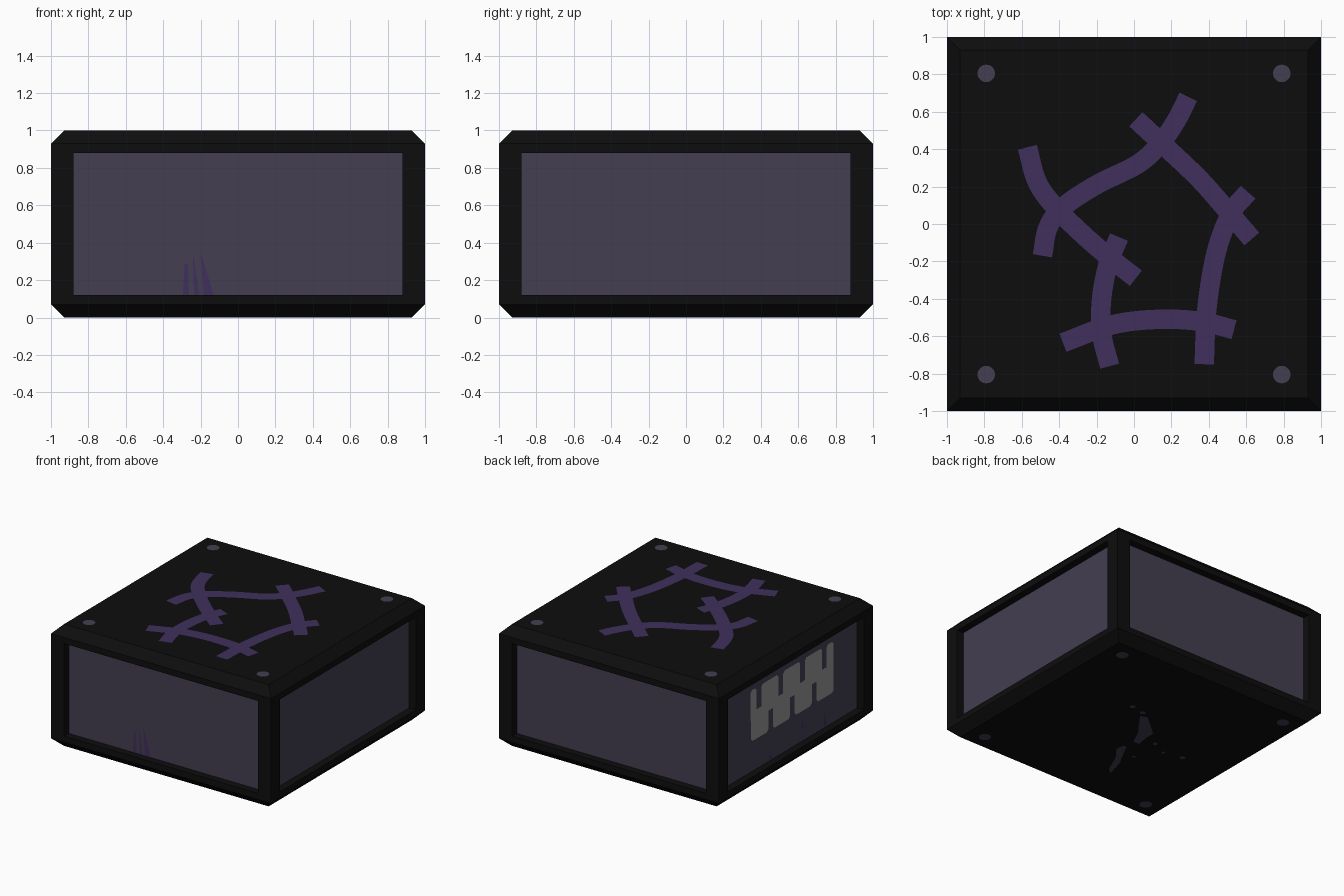
import bpy, bmesh, math
from mathutils import Vector

if "Cube" in bpy.data.objects:
    bpy.data.objects.remove(bpy.data.objects["Cube"])


def material(name, rgb):
    m = bpy.data.materials.new(name)
    m.diffuse_color = (*rgb, 1)
    m.use_nodes = True
    m.node_tree.nodes["Principled BSDF"].inputs["Base Color"].default_value = m.diffuse_color
    return m


BLACK = material("black casing", (0.0042, 0.0042, 0.0042))
SLATE = material("slate violet", (0.057, 0.049, 0.082))
PURPLE = material("dark purple", (0.050, 0.029, 0.108))
GREY = material("mid grey", (0.31, 0.31, 0.31))
OFF = 0.003      # lift of painted plates above the surface
DEPTH = 0.06     # recess of the side panels


def finish(name, bm, mats):
    me = bpy.data.meshes.new(name)
    bm.to_mesh(me)
    bm.free()
    for m in mats:
        me.materials.append(m)
    ob = bpy.data.objects.new(name, me)
    bpy.context.collection.objects.link(ob)
    return ob


# mappings from flat 2D coordinates to each surface
def on_top(u, v): return (u, v, 1 + OFF)
def on_bottom(u, v): return (u, v, -OFF)
def on_front(u, v): return (u, -1 + DEPTH - OFF, v)
def on_left(u, v): return (-1 + DEPTH - OFF, u, v)


OUT = {on_top: (0, 0, 1), on_bottom: (0, 0, -1), on_front: (0, -1, 0), on_left: (-1, 0, 0)}


def plates(name, polys, mat, place):
    """Flat painted shapes laid on one surface."""
    bm = bmesh.new()
    for poly in polys:
        f = bm.faces.new([bm.verts.new(place(u, v)) for u, v in poly])
        f.normal_update()
        if f.normal.dot(Vector(OUT[place])) < 0:
            f.normal_flip()
    return finish(name, bm, [mat])


def disc(x, y, r, n=20):
    return [(x + r * math.cos(i * math.tau / n), y + r * math.sin(i * math.tau / n)) for i in range(n)]


def smooth(points, steps=6):
    """Catmull-Rom curve through the points."""
    p = [Vector(q) for q in points]
    p = [2 * p[0] - p[1]] + p + [2 * p[-1] - p[-2]]
    out = []
    for i in range(1, len(p) - 2):
        a, b, c, d = p[i - 1:i + 3]
        for s in range(steps):
            t = s / steps
            out.append(0.5 * (2 * b + (c - a) * t + (2 * a - 5 * b + 4 * c - d) * t * t
                              + (3 * b - a - 3 * c + d) * t ** 3))
    return out + [p[-2]]


def stroke(points, half=0.052):
    """Quads of a brush stroke along the path."""
    c = smooth(points)
    sides = []
    for i, q in enumerate(c):
        t = (c[min(i + 1, len(c) - 1)] - c[max(i - 1, 0)]).normalized()
        n = Vector((-t.y, t.x)) * half
        sides.append((q + n, q - n))
    return [(a[0], a[1], b[1], b[0]) for a, b in zip(sides, sides[1:])]


# casing: chamfered top and bottom rims, with recessed side panels
bm = bmesh.new()
rings = []
for z, r in ((0, 0.93), (0.07, 1), (0.93, 1), (1, 0.93)):
    rings.append([bm.verts.new((sx * r, sy * r, z)) for sx, sy in ((-1, -1), (1, -1), (1, 1), (-1, 1))])
bm.faces.new(rings[0][::-1])
bm.faces.new(rings[3])
walls = []
for k in range(3):
    for i in range(4):
        j = (i + 1) % 4
        f = bm.faces.new((rings[k][i], rings[k][j], rings[k + 1][j], rings[k + 1][i]))
        if k == 1:
            walls.append(f)
bm.normal_update()
bmesh.ops.inset_individual(bm, faces=walls, thickness=0.05)
for f in walls:
    axis = 0 if abs(f.normal.y) > 0.5 else 1
    for v in f.verts:
        v.co[axis] = math.copysign(0.88, v.co[axis])
        v.co.z = 0.12 if v.co.z < 0.5 else 0.88
for f in bmesh.ops.extrude_discrete_faces(bm, faces=walls)["faces"]:
    f.normal_update()
    shift = -f.normal * DEPTH
    for v in f.verts:
        v.co += shift
    f.material_index = 1
bmesh.ops.recalc_face_normals(bm, faces=bm.faces[:])
finish("casing", bm, [BLACK, SLATE])

# corner studs on top and bottom
corners = [(sx * 0.79, sy * 0.805) for sx in (-1, 1) for sy in (-1, 1)]
plates("top_corner_dots", [disc(x, y, 0.047) for x, y in corners], SLATE, on_top)
plates("bottom_corner_dots", [disc(x, y, 0.047) for x, y in corners], SLATE, on_bottom)

# crossed brush strokes forming a crooked ring on the top
paths = [
    [(0.29, 0.68), (0.23, 0.56), (0.14, 0.43), (0.02, 0.32), (-0.2, 0.21), (-0.38, 0.09), (-0.46, -0.02), (-0.49, -0.17)],
    [(0.01, 0.56), (0.15, 0.43), (0.35, 0.24), (0.5, 0.07), (0.63, -0.08)],
    [(0.61, 0.17), (0.52, 0.06), (0.44, -0.15), (0.39, -0.45), (0.375, -0.75)],
    [(0.535, -0.565), (0.35, -0.52), (0.12, -0.51), (-0.12, -0.54), (-0.38, -0.635)],
    [(-0.13, -0.76), (-0.17, -0.6), (-0.175, -0.42), (-0.14, -0.22), (-0.08, -0.07)],
    [(0.01, -0.29), (-0.13, -0.18), (-0.28, -0.05), (-0.43, 0.1), (-0.52, 0.23), (-0.57, 0.41)],
]
plates("top_brush_strokes", [q for p in paths for q in stroke(p)], PURPLE, on_top)

# paint spikes rising on the front and left panels
plates("front_spikes", [
    [(-0.295, 0.12), (-0.262, 0.12), (-0.268, 0.29), (-0.285, 0.29)],
    [(-0.235, 0.12), (-0.205, 0.12), (-0.242, 0.35)],
    [(-0.185, 0.12), (-0.13, 0.12), (-0.2, 0.35)],
], PURPLE, on_front)
plates("left_spikes", [
    [(-0.48, 0.13), (-0.44, 0.13), (-0.455, 0.25)],
    [(-0.18, 0.22), (-0.15, 0.22), (-0.165, 0.31)],
    [(0.28, 0.12), (0.22, 0.12), (0.25, 0.2)],
], PURPLE, on_left)

# interlocking tooth emblem on the left panel
Y0, Y1, PITCH, GAP, C = -0.57, 0.51, 0.2825, 0.06, 0.02


def tooth(a, b, base, tip):
    s = C if tip > base else -C
    return [(a, base), (b, base), (b, tip - s), (b - C, tip), (a + C, tip), (a, tip - s)]


w = PITCH - GAP
teeth = [[(Y0, 0.54), (Y1, 0.54), (Y1, 0.61), (Y0, 0.61)]]
for i in range(4):
    a = Y0 + i * PITCH
    teeth.append(tooth(a, a + w, 0.54, 0.37))
for i in range(5):
    a = Y0 + (i - 0.5) * PITCH + 0.01
    teeth.append(tooth(max(a, Y0), min(a + w, Y1), 0.61, 0.79))
plates("left_tooth_emblem", teeth, GREY, on_left)

# splatter on the underside
splat = [
    [(0.1, 0.19), (0.04, 0.21), (-0.148, 0.047), (-0.147, -0.033), (-0.166, -0.136), (-0.112, -0.142), (-0.052, -0.015)],
    [(-0.094, -0.237), (-0.121, -0.234), (-0.238, -0.451), (-0.284, -0.61), (-0.234, -0.573), (-0.166, -0.413), (-0.083, -0.305)],
]
drops = [(0.23, 0.26, 0.022), (0.115, 0.24, 0.022), (-0.55, -0.087, 0.022),
         (-0.258, -0.058, 0.018), (-0.39, -0.12, 0.014), (-0.26, -0.31, 0.012)]
plates("bottom_splatter", splat + [disc(x, y, r, 10) for x, y, r in drops], SLATE, on_bottom)
